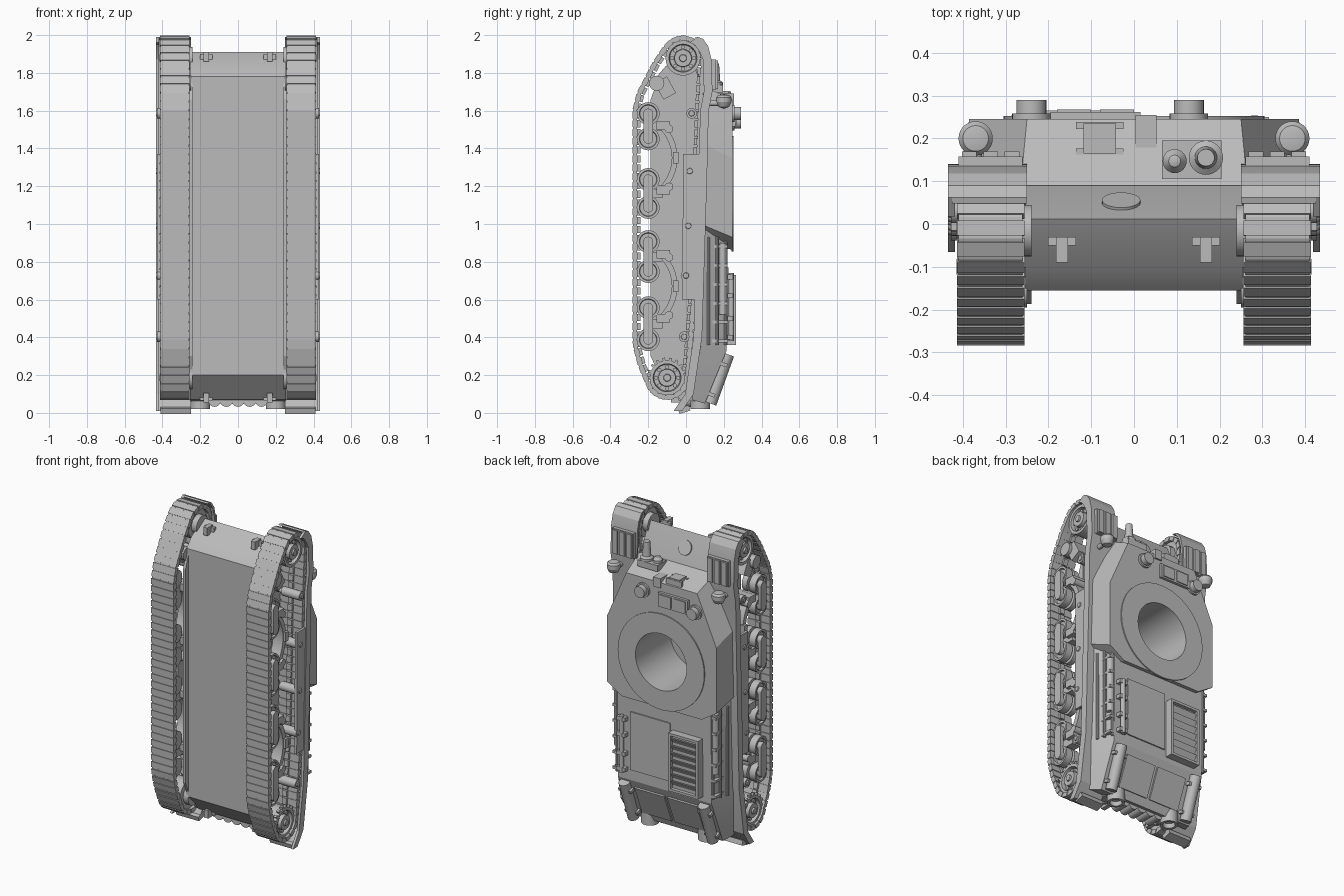
import bpy, bmesh
from math import cos, sin, pi, radians, atan2
from mathutils import Matrix, Vector

cube = bpy.data.objects.get("Cube")
if cube:
    bpy.data.objects.remove(cube, do_unlink=True)

grey = bpy.data.materials.new("plain grey")
grey.use_nodes = True
grey.diffuse_color = (0.5, 0.5, 0.5, 1)
grey.node_tree.nodes["Principled BSDF"].inputs["Base Color"].default_value = (0.5, 0.5, 0.5, 1)
parts = []


def finish(name, bm):
    bmesh.ops.recalc_face_normals(bm, faces=bm.faces)
    me = bpy.data.meshes.new(name)
    bm.to_mesh(me)
    bm.free()
    ob = bpy.data.objects.new(name, me)
    me.materials.append(grey)
    bpy.context.collection.objects.link(ob)
    parts.append(ob)
    return ob


def box(bm, centre, size, tilt=0.0):
    # tilt turns the box about the x axis
    m = Matrix.Translation(centre) @ Matrix.Rotation(tilt, 4, 'X') @ Matrix.Diagonal((*size, 1))
    bmesh.ops.create_cube(bm, size=1, matrix=m)


def lathe(bm, origin, axis, profile, n=28):
    # profile holds (radius, height) pairs along the axis
    rot = Vector(axis).to_track_quat('Z', 'Y').to_matrix().to_4x4()
    m = Matrix.Translation(origin) @ rot
    rings = [[bm.verts.new(m @ Vector((r * cos(2 * pi * i / n), r * sin(2 * pi * i / n), h)))
              for i in range(n)] if r > 0 else [bm.verts.new(m @ Vector((0, 0, h)))]
             for r, h in profile]
    for a, b in zip(rings, rings[1:]):
        for i in range(n):
            j = (i + 1) % n
            quad = [a[i % len(a)], a[j % len(a)], b[j % len(b)], b[i % len(b)]]
            bm.faces.new(list(dict.fromkeys(quad)))


def rod(bm, a, b, r, n=20):
    d = Vector(b) - Vector(a)
    lathe(bm, a, d, [(0, 0), (r, 0), (r, d.length), (0, d.length)], n)


def prism(bm, outline, x0, x1):
    # outline holds (y, z) pairs
    a = [bm.verts.new((x0, y, z)) for y, z in outline]
    b = [bm.verts.new((x1, y, z)) for y, z in outline]
    bm.faces.new(a)
    bm.faces.new(b)
    for i in range(len(a)):
        j = (i + 1) % len(a)
        bm.faces.new([a[i], a[j], b[j], b[i]])


def hull(bm, half):
    verts = [bm.verts.new((s * x, y, z)) for x, y, z in half for s in (-1, 1)]
    bmesh.ops.convex_hull(bm, input=verts)


# Main bodies
bm = bmesh.new()
prism(bm, [(-.155, .2), (-.155, 1.78), (-.108, 1.835), (.012, 1.91), (.09, 1.72),
           (.12, 1.6), (.12, .1), (.06, .06), (-.03, .07)], -.254, .254)
lower = finish("lower_hull", bm)
bm = bmesh.new()
hull(bm, [(.39, .1, 1.1), (.39, .08, .36), (.36, .03, .07), (.33, .10, .05),
          (.33, .215, .33), (.33, .22, 1.1)])
upper = finish("engine_deck", bm)
bm = bmesh.new()
hull(bm, [(.265, .09, 1.73), (.41, .10, 1.42), (.41, .10, .99), (.28, .10, .88),
          (.25, .245, 1.66), (.385, .245, 1.35), (.385, .245, .93), (.28, .245, .865)])
roof = finish("superstructure", bm)

# Turret opening
RING_Z = 1.16
bm = bmesh.new()
rod(bm, (0, -.1, RING_Z), (0, .4, RING_Z), .18, 48)
cutter = finish("opening_cutter", bm)
cutter.hide_render = True
for ob in (lower, upper, roof):
    mod = ob.modifiers.new("opening", 'BOOLEAN')
    mod.object, mod.solver = cutter, 'EXACT'
    bpy.context.view_layer.objects.active = ob
    bpy.ops.object.modifier_apply(modifier="opening")
parts.remove(cutter)
bpy.data.objects.remove(cutter, do_unlink=True)
bm = bmesh.new()
lathe(bm, (0, .24, RING_Z), (0, 1, 0), [(.18, 0), (.305, 0), (.305, .012), (.18, .012), (.18, 0)], 48)
finish("turret_ring", bm)

# Track path in (y, z): idler, ground run, sprocket, return run
IDLER, SPROCKET = (-.016, 1.878), (-.10, .186)


def arc(c, r, a0, a1, n=12):
    return [(c[0] + r * cos(radians(a0 + (a1 - a0) * i / n)),
             c[1] + r * sin(radians(a0 + (a1 - a0) * i / n))) for i in range(n + 1)]


path = arc(IDLER, .108, 0, 150) + [(-.165, 1.85), (-.248, 1.69), (-.27, 1.6), (-.27, .36), (-.24, .25)]
path += arc(SPROCKET, .106, 195, 350) + [(.025, .403), (.05, .727), (.058, .99), (.064, 1.28), (.075, 1.586)]
pts = [Vector((0, y, z)) for y, z in path]


def resample(points, count):
    loop = list(zip(points, points[1:] + points[:1]))
    total = sum((b - a).length for a, b in loop)
    out = []
    for k in range(count):
        d = total * k / count
        for a, b in loop:
            if d <= (b - a).length:
                out.append(a.lerp(b, d / (b - a).length))
                break
            d -= (b - a).length
    return out


links = resample(pts, 88)
wheel_z = [1.585, 1.45, 1.236, 1.087, .907, .748, .557, .387]
roller = [(.03, 1.586), (.02, 1.28), (.012, .99), (0, .727), (-.01, .403)]
fender = [(.062, 1.99), (.09, 1.98), (.118, 1.94), (.135, 1.87), (.14, 1.7), (.12, 1.6),
          (.11, 1.2), (.085, .4), (.04, .1), (-.02, .01)]

for s, side in ((1, "left"), (-1, "right")):
    # Track links with inner guides
    bm = bmesh.new()
    for a, b in zip(links, links[1:] + links[:1]):
        d, mid = b - a, (a + b) / 2 + Vector((s * .335, 0, 0))
        tilt = atan2(-d.y, d.z)
        inward = Vector((0, -d.z, d.y)).normalized()
        box(bm, mid, (.15, .02, d.length * 1.12), tilt)
        box(bm, mid, (.158, .028, d.length * .76), tilt)
        box(bm, mid + inward * .018, (.03, .02, d.length * .8), tilt)
    finish(side + "_track", bm)

    # Road wheels with their connecting links
    bm = bmesh.new()
    for z in wheel_z:
        lathe(bm, (s * .295, -.2, z), (s, 0, 0), [(0, 0), (.06, 0), (.06, .035), (.035, .035),
              (.035, .05), (.06, .05), (.06, .095), (.047, .095), (.044, .083), (.025, .083),
              (.022, .107), (0, .107)])
    for z0, z1 in zip(wheel_z[::2], wheel_z[1::2]):
        c0, c1 = (-.2, z0), (-.2, z1)
        prism(bm, arc(c0, .026, 0, 180, 10) + arc(c1, .026, 180, 360, 10), s * .385, s * .408)
        box(bm, (s * .33, -.17, (z0 + z1) / 2), (.06, .09, .05))
    finish(side + "_road_wheels", bm)

    # Idler, sprocket and return rollers
    for name, (y, z), teeth in (("idler", IDLER, 0), ("sprocket", SPROCKET, 18)):
        bm = bmesh.new()
        lathe(bm, (s * .275, y, z), (s, 0, 0), [(0, 0), (.092, 0), (.092, .125), (.074, .125), (.07, .1),
              (.047, .1), (.045, .13), (.02, .13), (.018, .14), (0, .14)], 36)
        for y2, z2 in arc((y, z), .058, 0, 315, 7):
            rod(bm, (s * .37, y2, z2), (s * .385, y2, z2), .011, 10)
        for i in range(teeth):
            a = 2 * pi * i / teeth
            box(bm, (s * .39, y + .092 * cos(a), z + .092 * sin(a)), (.02, .03, .014), a)
        rod(bm, (s * .24, y, z), (s * .28, y, z), .06)
        finish(side + "_" + name, bm)
    bm = bmesh.new()
    for y, z in roller:
        lathe(bm, (s * .25, y, z), (s, 0, 0), [(0, 0), (.014, 0), (.014, .05), (.028, .05), (.028, .178),
              (.016, .178), (.014, .184), (0, .184)], 20)
    finish(side + "_return_rollers", bm)

    # Lower edge of the hull wall
    bm = bmesh.new()
    prism(bm, [(-.187, .3), (-.187, 1.66), (-.15, 1.76), (-.15, .22)], s * .24, s * .257)
    finish(side + "_wall_edge", bm)

    # Suspension springs, brackets and tension arm
    bm = bmesh.new()
    for z in (1.35, .67):
        prism(bm, arc((-.29, z), .245, -52, 52) + arc((-.29, z), .215, 48, -48), s * .3, s * .37)
        box(bm, (s * .32, -.055, z), (.13, .03, .06))
        for dz in (-.17, .17):
            box(bm, (s * .32, -.12, z + dz), (.13, .07, .045))
            rod(bm, (s * .25, -.09, z + dz * .9), (s * .385, -.09, z + dz * .9), .022)
    box(bm, (s * .31, -.11, 1.72), (.12, .075, .1), .5)
    rod(bm, (s * .25, -.155, 1.745), (s * .39, -.155, 1.745), .04)
    finish(side + "_suspension", bm)

    # Fender, its outer lip and the side plate
    bm = bmesh.new()
    inner = [(y - .014, z - .004 if z > 1.9 else z) for y, z in reversed(fender)]
    prism(bm, fender + inner, s * .25, s * .425)
    lip = [(y - .045, z - .03 if z > 1.9 else z) for y, z in reversed(fender)]
    prism(bm, fender + lip, s * .418, s * .434)
    prism(bm, [(-.02, .6), (-.015, 1.37), (.07, 1.37), (.055, .6)], s * .412, s * .428)
    box(bm, (s * .33, -.01, .018), (.16, .06, .03), .3)
    finish(side + "_fender", bm)

    # Ribbed box on the front fender and headlight
    bm = bmesh.new()
    box(bm, (s * .335, .145, 1.79), (.15, .025, .16))
    for i in range(3):
        box(bm, (s * (.285 + .05 * i), .16, 1.79), (.034, .018, .15))
    finish(side + "_fender_box", bm)
    bm = bmesh.new()
    lathe(bm, (s * .37, .2, 1.61), (0, 0, 1), [(0, 0), (.028, .01), (.04, .035), (.04, .06), (.03, .072), (0, .078)])
    rod(bm, (s * .37, .12, 1.64), (s * .37, .2, 1.64), .015)
    finish(side + "_headlight", bm)

    # Silencer and exhaust outlet
    bm = bmesh.new()
    rod(bm, (s * .28, .222, .31), (s * .28, .128, .05), .034, 20)
    for y, z in ((.205, .26), (.14, .1)):
        box(bm, (s * .28, y - .015, z), (.09, .06, .02), -.35)
    lathe(bm, (s * .2, .075, .12), (0, 0, -1), [(0, 0), (.052, 0), (.052, .1), (.036, .1), (.036, .07), (0, .07)])
    finish(side + "_exhaust", bm)

    # Tool rack along the deck side
    bm = bmesh.new()
    for x, y in ((.376, .12), (.36, .165), (.338, .21)):
        rod(bm, (s * x, y, .36), (s * x, y, .93), .009, 10)
    for i in range(6):
        box(bm, (s * .35, .165, .38 + .1 * i), (.03, .11, .016))
    rod(bm, (s * .345, .195, .52), (s * .345, .195, .9), .02)
    finish(side + "_tool_rack", bm)

    # Towing hooks
    bm = bmesh.new()
    for y, z in ((-.06, 1.885), (-.05, .08)):
        box(bm, (s * .168, y, z), (.028, .06, .05))
        box(bm, (s * .168, y + .02, z), (.065, .02, .03))
    finish(side + "_tow_hooks", bm)

# Roof fittings
bm = bmesh.new()
for x, z in ((.128, 1.585), (-.24, 1.54)):
    lathe(bm, (x, .24, z), (0, 1, 0), [(0, 0), (.045, 0), (.045, .018), (.035, .018), (.035, .05), (0, .05)])
finish("periscopes", bm)
bm = bmesh.new()
box(bm, (-.09, .25, 1.56), (.21, .024, .09))
for x in (-.14, -.04):
    box(bm, (x, .264, 1.56), (.08, .008, .07))
finish("driver_hatch", bm)

# Front plate fittings
bm = bmesh.new()
box(bm, (.135, .15, 1.715), (.14, .09, .04))
lathe(bm, (.168, .155, 1.7), (0, 0, 1), [(0, 0), (.04, 0), (.04, .05), (.026, .06), (.02, .15), (0, .15)])
lathe(bm, (.095, .147, 1.7), (0, 0, 1), [(0, 0), (.028, 0), (.028, .05), (.014, .07), (0, .075)])
finish("gun_mount", bm)
bm = bmesh.new()
box(bm, (-.08, .2, 1.68), (.075, .07, .05))
for y in (.168, .23):
    box(bm, (-.08, y, 1.675), (.11, .016, .045))
box(bm, (.028, .215, 1.66), (.05, .08, .06))
finish("vision_blocks", bm)
bm = bmesh.new()
rod(bm, (-.03, .042, 1.816), (-.03, .056, 1.822), .045, 24)
finish("glacis_cap", bm)

# Engine deck grille, access panels and deck tool
bm = bmesh.new()
box(bm, (-.165, .228, .545), (.21, .03, .37))
for x in (-.262, -.068):
    box(bm, (x, .25, .545), (.016, .03, .37))
for z in (.368, .722):
    box(bm, (-.165, .25, z), (.21, .03, .016))
for i in range(7):
    box(bm, (-.165, .248, .41 + .045 * i), (.18, .006, .04), -.5)
finish("engine_grille", bm)
bm = bmesh.new()
box(bm, (.095, .222, .585), (.28, .008, .37))
for x in (-.115, .115):
    box(bm, (x, .162, .19), (.21, .012, .2), -.39)
finish("access_panels", bm)
bm = bmesh.new()
rod(bm, (.285, .24, .38), (.285, .24, .74), .014)
for z in (.4, .5, .62, .72):
    box(bm, (.285, .235, z), (.06, .03, .025))
finish("deck_tool", bm)

# Scalloped guard at the rear
bm = bmesh.new()
for i in range(5):
    rod(bm, (-.124 + .062 * i, -.02, .065), (-.124 + .062 * i, .07, .065), .033)
finish("rear_guard", bm)

# Smooth shading with sharp edges kept
bpy.ops.object.select_all(action='DESELECT')
for ob in parts:
    ob.select_set(True)
bpy.context.view_layer.objects.active = parts[0]
bpy.ops.object.shade_smooth_by_angle(angle=radians(19))
